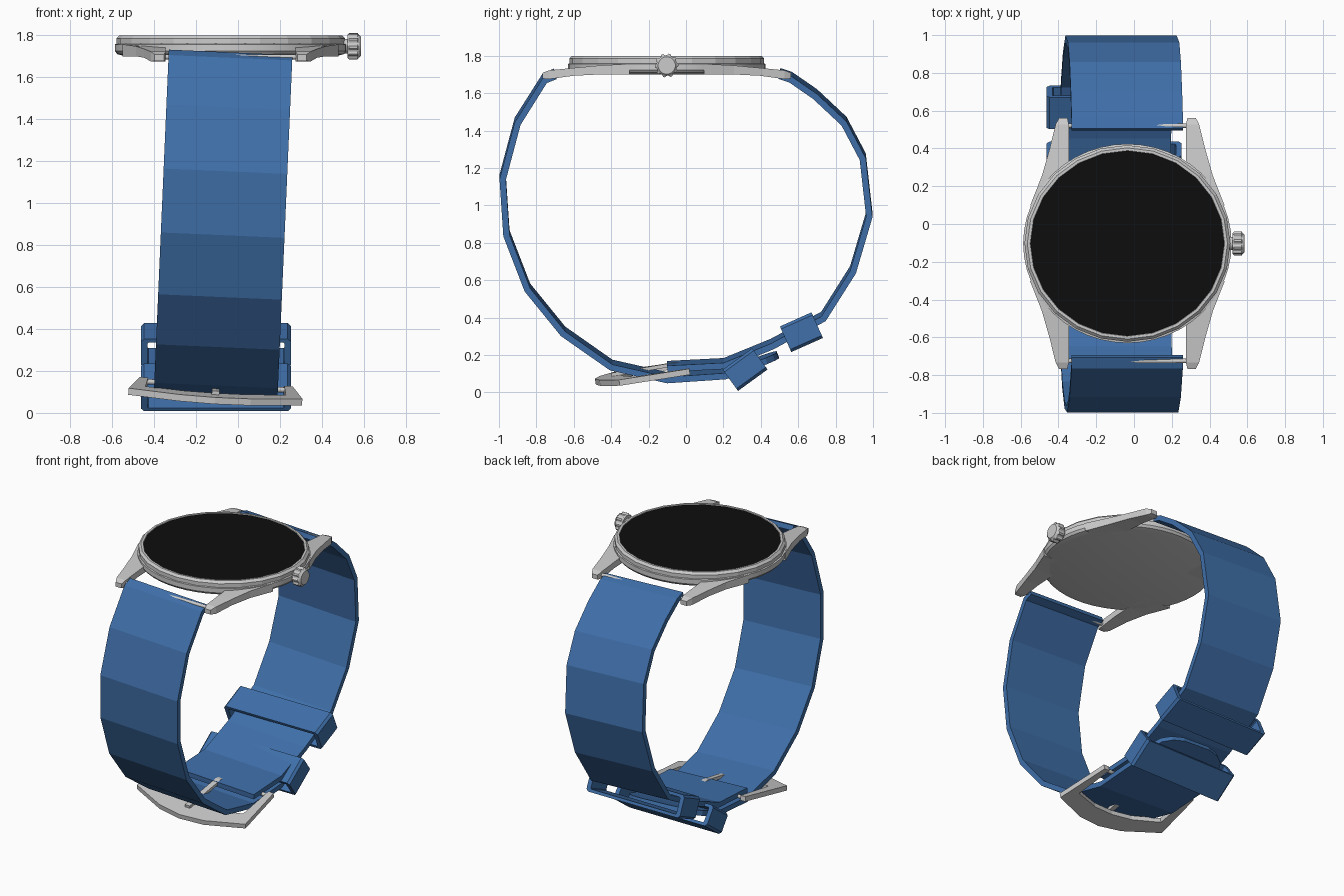
import bpy, bmesh, math
from mathutils import Vector, Matrix

if "Cube" in bpy.data.objects:
    bpy.data.objects.remove(bpy.data.objects["Cube"])

CX, CY = -0.035, -0.103          # centre of the watch head
BX = -0.105                      # centre of the buckle and keepers
ROLL = math.radians(2.5)         # the band hangs slightly rolled about y


def material(name, rgb):
    m = bpy.data.materials.new(name)
    m.diffuse_color = (*rgb, 1)
    m.use_nodes = True
    m.node_tree.nodes["Principled BSDF"].inputs["Base Color"].default_value = m.diffuse_color
    return m


BLUE = material("blue_band", (0.05, 0.16, 0.40))
BLACK = material("black_glass", (0.004, 0.004, 0.004))


def finish(name, bm, mat=None, smooth=None):
    bmesh.ops.recalc_face_normals(bm, faces=bm.faces)
    me = bpy.data.meshes.new(name)
    bm.to_mesh(me)
    bm.free()
    ob = bpy.data.objects.new(name, me)
    bpy.context.collection.objects.link(ob)
    if mat:
        me.materials.append(mat)
    if smooth:
        bpy.ops.object.select_all(action='DESELECT')
        bpy.context.view_layer.objects.active = ob
        ob.select_set(True)
        bpy.ops.object.shade_smooth_by_angle(angle=math.radians(smooth))
    return ob


def loft(name, sections, mat=None, cap=True, closed=False, smooth=None, matrix=None):
    """Skin matching closed cross-sections, optionally capped or looped."""
    bm = bmesh.new()
    rings = [[bm.verts.new(p) for p in s] for s in sections]
    n = len(rings[0])
    pairs = list(zip(rings, rings[1:])) + ([(rings[-1], rings[0])] if closed else [])
    for a, b in pairs:
        for i in range(n):
            j = (i + 1) % n
            bm.faces.new((a[i], a[j], b[j], b[i]))
    if cap and not closed:
        bm.faces.new(rings[0])
        bm.faces.new(rings[-1])
    if matrix:
        bm.transform(matrix)
    return finish(name, bm, mat, smooth)


def lathe(name, profile, sides, mat=None, closed=False, smooth=None):
    """Slightly oval turned part around the watch-head centre."""
    secs = [[(CX + r * math.cos(t), CY + 0.955 * r * math.sin(t), z)
             for t in (2 * math.pi * k / sides for k in range(sides))]
            for r, z in profile]
    return loft(name, secs, mat, closed=closed, smooth=smooth)


def rod(name, x0, x1, y, z, r, sides=10, matrix=None):
    secs = [[(x, y + r * math.cos(2 * math.pi * k / sides),
              z + r * math.sin(2 * math.pi * k / sides)) for k in range(sides)]
            for x in (x0, x1)]
    return loft(name, secs, smooth=40, matrix=matrix)


# Case, bezel and glass
lathe("case_body", [(0.50, 1.70), (0.54, 1.71), (0.552, 1.725), (0.552, 1.757),
                    (0.52, 1.765)], 48, smooth=30)
lathe("bezel", [(0.51, 1.76), (0.545, 1.757), (0.545, 1.785), (0.53, 1.80),
                (0.515, 1.80), (0.51, 1.79)], 24, closed=True)
lathe("display_glass", [(0.513, 1.762), (0.513, 1.796)], 64, BLACK)

# Four tapering lugs: offset y, inner x, outer x, bottom z, top z
LUG = [(0.665, 0.318, 0.362, 1.678, 1.708), (0.63, 0.31, 0.38, 1.675, 1.722),
       (0.50, 0.31, 0.412, 1.693, 1.735), (0.36, 0.31, 0.452, 1.70, 1.748),
       (0.20, 0.31, 0.515, 1.70, 1.757)]
for sx in (-1, 1):
    for sy in (-1, 1):
        loft("lug", [[(CX + sx * a, CY + sy * y, b), (CX + sx * o, CY + sy * y, b),
                      (CX + sx * o, CY + sy * y, t), (CX + sx * a, CY + sy * y, t)]
                     for y, a, o, b, t in LUG])

# Spring bars between the lugs
for y in (0.52, -0.725):
    rod("spring_bar", CX - 0.33, CX + 0.33, y, 1.697, 0.012)

# Knurled crown with its stem
rod("crown_stem", 0.47, 0.53, CY, 1.748, 0.035, 16)
TEETH = 40
crown = []
for x, s in ((0.522, 0.85), (0.53, 1), (0.57, 1), (0.576, 0.85), (0.586, 0.72)):
    ring = []
    for k in range(TEETH):
        r = s * (0.064 if k % 4 < 2 or s < 1 else 0.055)
        t = 2 * math.pi * k / TEETH
        ring.append((x, CY + r * math.cos(t), 1.748 + r * math.sin(t)))
    crown.append(ring)
loft("crown", crown)

# Band halves, swept along side profiles and then rolled
PIVOT = Vector((CX, 0, 1.72))
TILT = (Matrix.Translation(PIVOT) @ Matrix.Rotation(ROLL, 4, 'Y')
        @ Matrix.Translation(-PIVOT))


def band(name, path, widths, thick=0.034):
    pts = [Vector((0, y, z)) for y, z in path]
    secs = []
    for i, p in enumerate(pts):
        ins = (p - pts[i - 1]).normalized() if i else None
        out = (pts[i + 1] - p).normalized() if i < len(pts) - 1 else None
        t = ((ins or out) + (out or ins)).normalized()
        n = Vector((0, -t.z, t.y)) * thick / 2
        w = widths.get(i, 0.295)
        secs.append([(CX + s * w, *(p + d * n).yz)
                     for s, d in ((-1, -1), (1, -1), (1, 1), (-1, 1))])
    return loft(name, secs, BLUE, matrix=TILT)


front_path = [(-0.70, 1.703), (-0.755, 1.68), (-0.90, 1.45), (-0.98, 1.15),
              (-0.96, 0.85), (-0.848, 0.56), (-0.657, 0.325), (-0.40, 0.145),
              (-0.10, 0.077), (0.21, 0.098), (0.36, 0.15), (0.43, 0.177),
              (0.47, 0.192), (0.49, 0.20)]
band("band_front", front_path, {10: 0.275, 11: 0.24, 12: 0.18, 13: 0.10})
rear_path = [(0.50, 1.705), (0.56, 1.685), (0.69, 1.595), (0.845, 1.45),
             (0.945, 1.26), (0.98, 0.95), (0.893, 0.655), (0.735, 0.405),
             (0.46, 0.257), (0.205, 0.153), (-0.10, 0.137)]
band("band_rear", rear_path, {})


# Two hollow keepers with chamfered corners
def keeper(name, y, z, length, height, degrees):
    def loop(hw, hh, c, v):
        return [(sx * (hw - a), v, sz * (hh - b))
                for sx, sz, a, b in ((1, 1, c, 0), (1, 1, 0, c), (1, -1, 0, c),
                                     (1, -1, c, 0), (-1, -1, c, 0), (-1, -1, 0, c),
                                     (-1, 1, 0, c), (-1, 1, c, 0))]
    h, w = length / 2, 0.03
    outer, inner = (0.357, height / 2, 0.015), (0.357 - w, height / 2 - 0.02, 0.005)
    secs = [loop(*outer, -h), loop(*outer, h), loop(*inner, h), loop(*inner, -h)]
    m = (Matrix.Translation((BX, y, z))
         @ Matrix.Rotation(math.radians(degrees), 4, 'X'))
    loft(name, secs, BLUE, closed=True, matrix=m)


keeper("keeper_upper", 0.617, 0.322, 0.185, 0.15, 24)
keeper("keeper_lower", 0.316, 0.122, 0.195, 0.14, 36)

# Pointed buckle frame (half outline mirrored), pin and prong
BUCKLE = (Matrix.Translation((BX, 0, 0.13)) @ Matrix.Rotation(math.radians(3.5), 4, 'Y')
          @ Matrix.Rotation(math.radians(8.5), 4, 'X'))
outer = [(0.365, 0.02), (0.415, -0.36), (0.17, -0.465), (0, -0.49)]
inner = [(0.325, 0.02), (0.335, -0.27), (0.15, -0.335), (0, -0.35)]


def full(half):
    return half + [(-x, y) for x, y in half[-2::-1]]


loft("buckle_frame", [[(ox, oy, 0.016), (ix, iy, 0.016), (ix, iy, -0.016), (ox, oy, -0.016)]
                      for (ox, oy), (ix, iy) in zip(full(outer), full(inner))],
     matrix=BUCKLE)
rod("buckle_pin", -0.34, 0.34, -0.005, 0, 0.013, matrix=BUCKLE)
loft("buckle_prong", [[(s * 0.018, y, z + d) for s, d in
                       ((-1, -0.01), (1, -0.01), (1, 0.01), (-1, 0.01))]
                      for y, z in ((0.02, 0.01), (-0.06, 0.03), (-0.40, 0.024))],
     matrix=BUCKLE)
